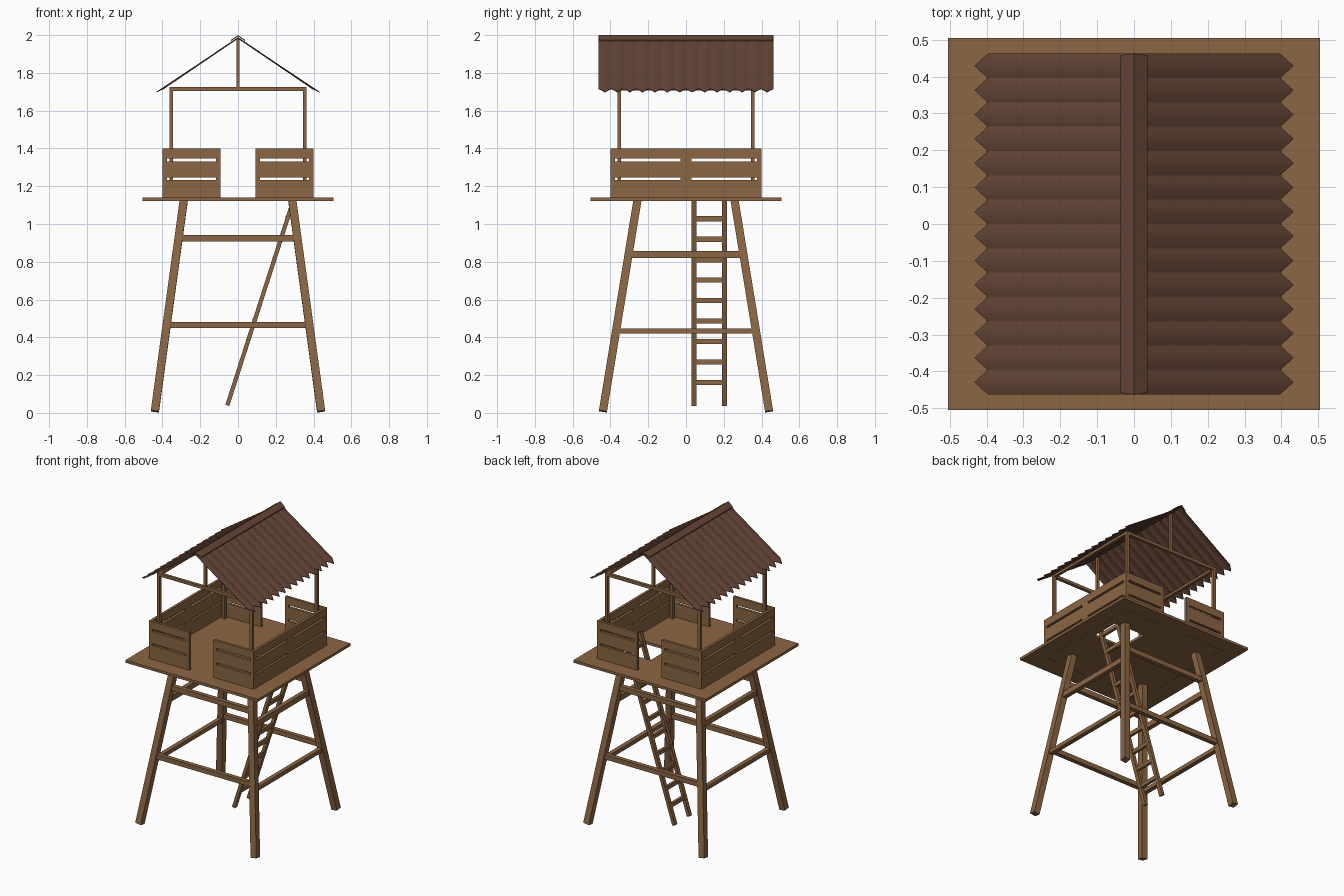
import bpy, bmesh, math
from mathutils import Vector

if "Cube" in bpy.data.objects:
    bpy.data.objects.remove(bpy.data.objects["Cube"])


def material(name, rgb):
    m = bpy.data.materials.new(name)
    m.diffuse_color = (*rgb, 1)
    m.use_nodes = True
    m.node_tree.nodes["Principled BSDF"].inputs["Base Color"].default_value = m.diffuse_color
    return m


WOOD = material("tan_wood", (0.258, 0.132, 0.056))
ROOF = material("dark_brown_roof", (0.130, 0.060, 0.037))


def finish(bm, name, mat):
    bmesh.ops.recalc_face_normals(bm, faces=bm.faces)
    me = bpy.data.meshes.new(name)
    bm.to_mesh(me)
    bm.free()
    me.materials.append(mat)
    ob = bpy.data.objects.new(name, me)
    bpy.context.collection.objects.link(ob)
    return ob


def beam(name, a, b, w, d, ref=(1, 0, 0)):
    """Square-ended timber from a to b; w is measured along ref, d across it."""
    a, b = Vector(a), Vector(b)
    n = (b - a).normalized()
    u = Vector(ref)
    u = (u - n * u.dot(n)).normalized()
    v = n.cross(u)
    bm = bmesh.new()
    ring = [[bm.verts.new(p + u * (w / 2 * i) + v * (d / 2 * j))
             for i, j in ((-1, -1), (1, -1), (1, 1), (-1, 1))] for p in (a, b)]
    bm.faces.new(ring[0])
    bm.faces.new(ring[1])
    for k in range(4):
        m = (k + 1) % 4
        bm.faces.new((ring[0][k], ring[0][m], ring[1][m], ring[1][k]))
    return finish(bm, name, WOOD)


def sheet(name, us, vs, holes, place, thick):
    """Board with rectangular holes: grid of cuts, skipped cells, extruded."""
    bm = bmesh.new()
    g = [[bm.verts.new(place(u, v)) for v in vs] for u in us]
    for i in range(len(us) - 1):
        for j in range(len(vs) - 1):
            if (i, j) not in holes:
                bm.faces.new((g[i][j], g[i + 1][j], g[i + 1][j + 1], g[i][j + 1]))
    ext = bmesh.ops.extrude_face_region(bm, geom=bm.faces[:], use_keep_orig=True)
    bmesh.ops.translate(bm, vec=Vector(thick),
                        verts=[e for e in ext["geom"] if isinstance(e, bmesh.types.BMVert)])
    bmesh.ops.dissolve_limit(bm, angle_limit=0.01, verts=bm.verts, edges=bm.edges)
    return finish(bm, name, WOOD)


# Floor with ladder hatch
sheet("floor", [-0.505, 0.11, 0.345, 0.505], [-0.505, 0.02, 0.23, 0.505], {(1, 1)},
      lambda u, v: (u, v, 1.122), (0, 0, 0.018))

# Splayed legs
def leg_xy(z):
    t = (z - 0.01) / 1.11
    return 0.44 - 0.152 * t, 0.44 - 0.182 * t

for sx in (-1, 1):
    for sy in (-1, 1):
        p, q = leg_xy(0.01), leg_xy(1.125)
        beam("leg", (sx * p[0], sy * p[1], 0.008), (sx * q[0], sy * q[1], 1.125), 0.043, 0.043)

# Cross braces between legs
for s in (-1, 1):
    for z, h in ((0.465, 0.032), (0.925, 0.034)):
        x, y = leg_xy(z)
        beam("end_brace", (-x, s * y, z), (x, s * y, z), h, 0.03, (0, 0, 1))
    for z, h in ((0.433, 0.027), (0.838, 0.037)):
        x, y = leg_xy(z)
        beam("side_brace", (s * x, -y, z), (s * x, y, z), h, 0.03, (0, 0, 1))

# Ladder rising through the hatch
def ladder_x(z):
    return -0.058 + (z - 0.035) * 0.322

for y in (0.043, 0.203):
    beam("ladder_rail", (ladder_x(0.04), y, 0.04), (ladder_x(1.21), y, 1.21), 0.027, 0.022, (0, 1, 0))
for k in range(10):
    z = 0.16 + k * 0.1085
    beam("ladder_rung", (ladder_x(z), 0.045, z), (ladder_x(z), 0.2, z), 0.027, 0.018, (0, 0, 1))

# Slotted railing panels
ZS = [1.121, 1.234, 1.247, 1.332, 1.347, 1.40]
SLOTS = {(1, 1), (1, 3)}
for s in (-1, 1):
    for e in (-1, 1):
        sheet("end_railing", [0.092, 0.117, 0.375, 0.40], ZS, SLOTS,
              lambda u, v: (e * u, s * 0.40, v), (0, -s * 0.018, 0))
        sheet("side_railing", [0.0, 0.028, 0.375, 0.40], ZS, SLOTS,
              lambda u, v: (s * 0.40, e * u, v), (-s * 0.018, 0, 0))

# Roof posts, tie beams and king posts
P = 0.353
for s in (-1, 1):
    for e in (-1, 1):
        beam("roof_post", (s * P, e * P, 1.13), (s * P, e * P, 1.722), 0.02, 0.02)
    beam("tie_beam", (-P - 0.01, s * P, 1.715), (P + 0.01, s * P, 1.715), 0.02, 0.02, (0, 0, 1))
    beam("eave_beam", (s * P, -P, 1.715), (s * P, P, 1.715), 0.018, 0.018, (0, 0, 1))
    beam("king_post", (0, s * P, 1.72), (0, s * P, 1.985), 0.018, 0.018)

# Corrugated roof slopes with toothed eaves
N, SUB, HALF = 14, 6, 0.462
SLOPE = math.atan2(0.29, 0.43)
c, sn = math.cos(SLOPE), math.sin(SLOPE)
for s in (-1, 1):
    bm = bmesh.new()
    rows = []
    for k in range(N * SUB + 1):
        f = (k % SUB) / SUB
        y = -HALF + 2 * HALF * k / (N * SUB)
        lift = 0.006 * math.sin(math.pi * f)
        end = 0.478 + 0.040 * (1 - abs(2 * f - 1))
        row = []
        for d, h in ((0, lift), (end, lift), (end, lift - 0.004), (0, lift - 0.004)):
            row.append(bm.verts.new((s * (d * c + (h * sn if d else 0)), y, 1.984 - d * sn + h * c)))
        rows.append(row)
    for a, b in zip(rows, rows[1:]):
        for i in range(4):
            j = (i + 1) % 4
            bm.faces.new((a[i], b[i], b[j], a[j]))
    bm.faces.new(rows[0])
    bm.faces.new(rows[-1])
    finish(bm, "roof_slope", ROOF)

# Folded ridge cap with slightly pointed ends
bm = bmesh.new()
ends = []
for s in (-1, 1):
    ends.append([bm.verts.new((x, s * y, z)) for x, y, z in (
        (-0.037, 0.457, 1.975), (0, 0.464, 2.0), (0.037, 0.457, 1.975),
        (0.037, 0.457, 1.969), (0, 0.464, 1.993), (-0.037, 0.457, 1.969))])
for i in range(6):
    j = (i + 1) % 6
    bm.faces.new((ends[0][i], ends[0][j], ends[1][j], ends[1][i]))
for r in ends:
    bm.faces.new((r[0], r[1], r[4], r[5]))
    bm.faces.new((r[1], r[2], r[3], r[4]))
finish(bm, "ridge_cap", ROOF)
